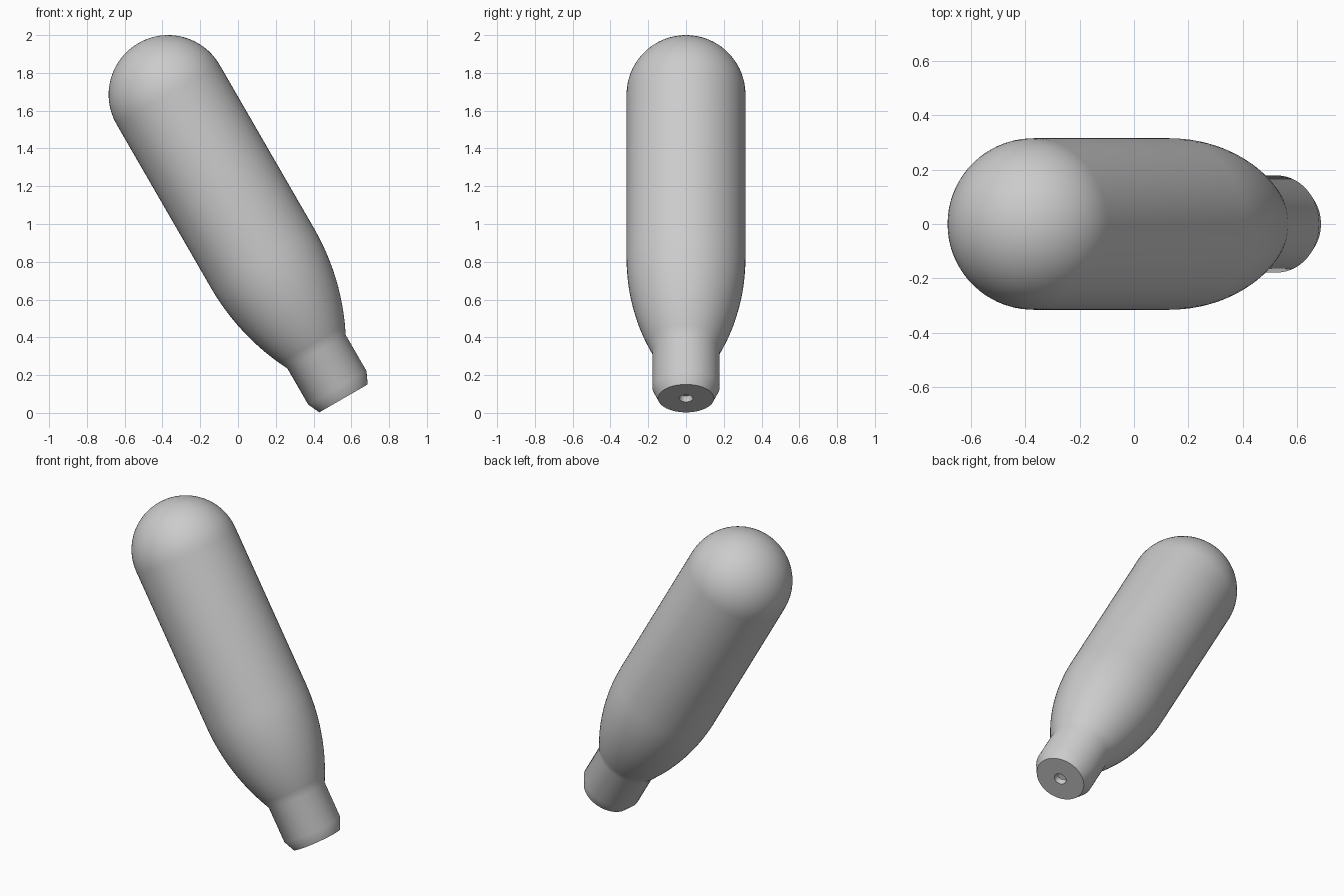
import bpy, bmesh
from math import sin, cos, pi, radians, sqrt

if "Cube" in bpy.data.objects:
    bpy.data.objects.remove(bpy.data.objects["Cube"])

SEG = 64
R, NECK, FACE = 0.315, 0.178, 0.148      # body, neck and end face radii
T0, T1, T2, T3 = 1.0, 1.572, 1.792, 1.857  # distances down the axis from dome centre


def lathe(name, profile):
    """Spin (radius, height) points about z into a smooth object."""
    bm = bmesh.new()
    vs = [bm.verts.new((r, 0, z)) for r, z in profile]
    es = [bm.edges.new(p) for p in zip(vs, vs[1:])]
    bmesh.ops.spin(bm, geom=vs + es, cent=(0, 0, 0), axis=(0, 0, 1),
                   angle=2 * pi, steps=SEG)
    bmesh.ops.remove_doubles(bm, verts=bm.verts, dist=1e-5)
    bmesh.ops.recalc_face_normals(bm, faces=bm.faces)
    me = bpy.data.meshes.new(name)
    bm.to_mesh(me)
    bm.free()
    ob = bpy.data.objects.new(name, me)
    bpy.context.collection.objects.link(ob)
    bpy.context.view_layer.objects.active = ob
    ob.select_set(True)
    bpy.ops.object.shade_smooth_by_angle(angle=radians(35))
    return ob


# Rounded dome
dome = [(R * sin(i * pi / 32), R * cos(i * pi / 32)) for i in range(17)]
# Shoulder arc, tangent to the body
L, d = T1 - T0, R - NECK
arc = (L * L + d * d) / (2 * d)
shoulder = []
for i in range(13):
    s = L * i / 12
    shoulder.append((R - arc + sqrt(arc * arc - s * s), -T0 - s))
# Neck, chamfered end and shallow central dimple
neck = [(NECK, -T2), (FACE, -T3), (0.037, -T3), (0.028, -T3 + 0.03), (0, -T3 + 0.035)]

cartridge = lathe("gas_cartridge", dome + shoulder + neck)
cartridge.rotation_euler = (0, radians(-30), 0)
cartridge.location = (-0.37, 0, 1.685)
